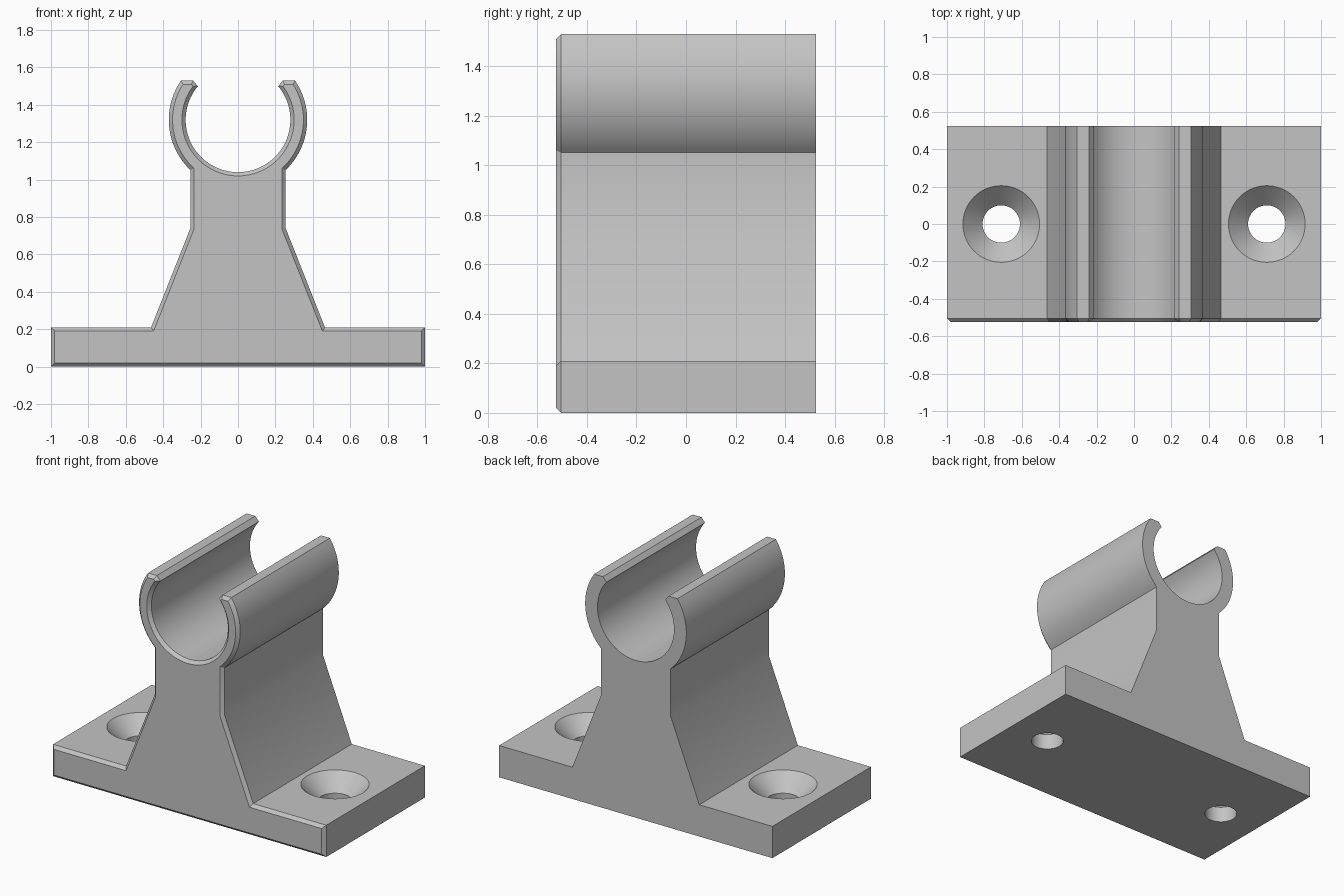
import bpy
import bmesh
from math import atan2, cos, sin, pi

if "Cube" in bpy.data.objects:
    bpy.data.objects.remove(bpy.data.objects["Cube"], do_unlink=True)

CLIP_Z, INNER_R, OUTER_R = 1.32, 0.28, 0.37
HALF_DEPTH, CHAMFER = 0.525, 0.02
BASE_H = 0.21

grey = bpy.data.materials.new("plain grey")
grey.use_nodes = True
grey.diffuse_color = (0.55, 0.55, 0.55, 1)
grey.node_tree.nodes["Principled BSDF"].inputs["Base Color"].default_value = grey.diffuse_color


def arc(radius, start, end, steps):
    """Points on a circle around the clip centre."""
    angles = [start + (end - start) * i / steps for i in range(steps + 1)]
    return [(radius * cos(a), CLIP_Z + radius * sin(a)) for a in angles]


def make_object(name, bm):
    bmesh.ops.recalc_face_normals(bm, faces=bm.faces)
    mesh = bpy.data.meshes.new(name)
    bm.to_mesh(mesh)
    bm.free()
    mesh.materials.append(grey)
    obj = bpy.data.objects.new(name, mesh)
    bpy.context.collection.objects.link(obj)
    return obj


def make_bracket():
    # Right half of the outline: foot, tapered neck, open clip
    half = [(1, 0), (1, BASE_H), (0.465, BASE_H), (0.255, 0.74)]
    half += arc(OUTER_R, atan2(-0.268, 0.255), atan2(0.21, 0.305), 24)
    half.append((0.24, 1.53))
    half += arc(INNER_R, atan2(0.18, 0.215), -pi / 2, 36)
    outline = half + [(-x, z) for x, z in reversed(half[:-1])]

    # Extrude the outline from the chamfer line to the back
    bm = bmesh.new()
    front_y = CHAMFER - HALF_DEPTH
    front = bm.faces.new([bm.verts.new((x, front_y, z)) for x, z in outline])
    back = bmesh.ops.extrude_face_region(bm, geom=[front], use_keep_orig=True)
    for v in back["geom"]:
        if isinstance(v, bmesh.types.BMVert):
            v.co.y = HALF_DEPTH
    bmesh.ops.recalc_face_normals(bm, faces=bm.faces)

    # Chamfer all round the front face
    bmesh.ops.inset_region(bm, faces=[front], thickness=CHAMFER, use_even_offset=True)
    for v in front.verts:
        v.co.y = -HALF_DEPTH
    return make_object("clip_bracket", bm)


def make_cutter(name, x):
    # Countersunk screw hole: straight shank opening into a 45 degree cone
    bm = bmesh.new()
    profile = [(0, -0.1), (0.1, -0.1), (0.1, 0.105), (0.225, 0.23), (0, 0.23)]
    verts = [bm.verts.new((x + r, 0, z)) for r, z in profile]
    edges = [bm.edges.new(pair) for pair in zip(verts, verts[1:])]
    bmesh.ops.spin(bm, geom=verts + edges, cent=(x, 0, 0), axis=(0, 0, 1),
                   angle=2 * pi, steps=64)
    bmesh.ops.remove_doubles(bm, verts=bm.verts, dist=0.0001)
    cutter = make_object(name, bm)
    cutter.hide_render = True
    return cutter


bracket = make_bracket()
bpy.context.view_layer.objects.active = bracket
bracket.select_set(True)

# Cut the screw holes through the foot
for side, x in (("left", 0.71), ("right", -0.71)):
    cutter = make_cutter(side + "_hole_cutter", x)
    mod = bracket.modifiers.new(side + "_screw_hole", "BOOLEAN")
    mod.operation = "DIFFERENCE"
    mod.solver = "EXACT"
    mod.object = cutter
    bpy.ops.object.modifier_apply(modifier=mod.name)
    bpy.data.objects.remove(cutter, do_unlink=True)

bpy.ops.object.shade_smooth_by_angle(angle=pi / 6)
